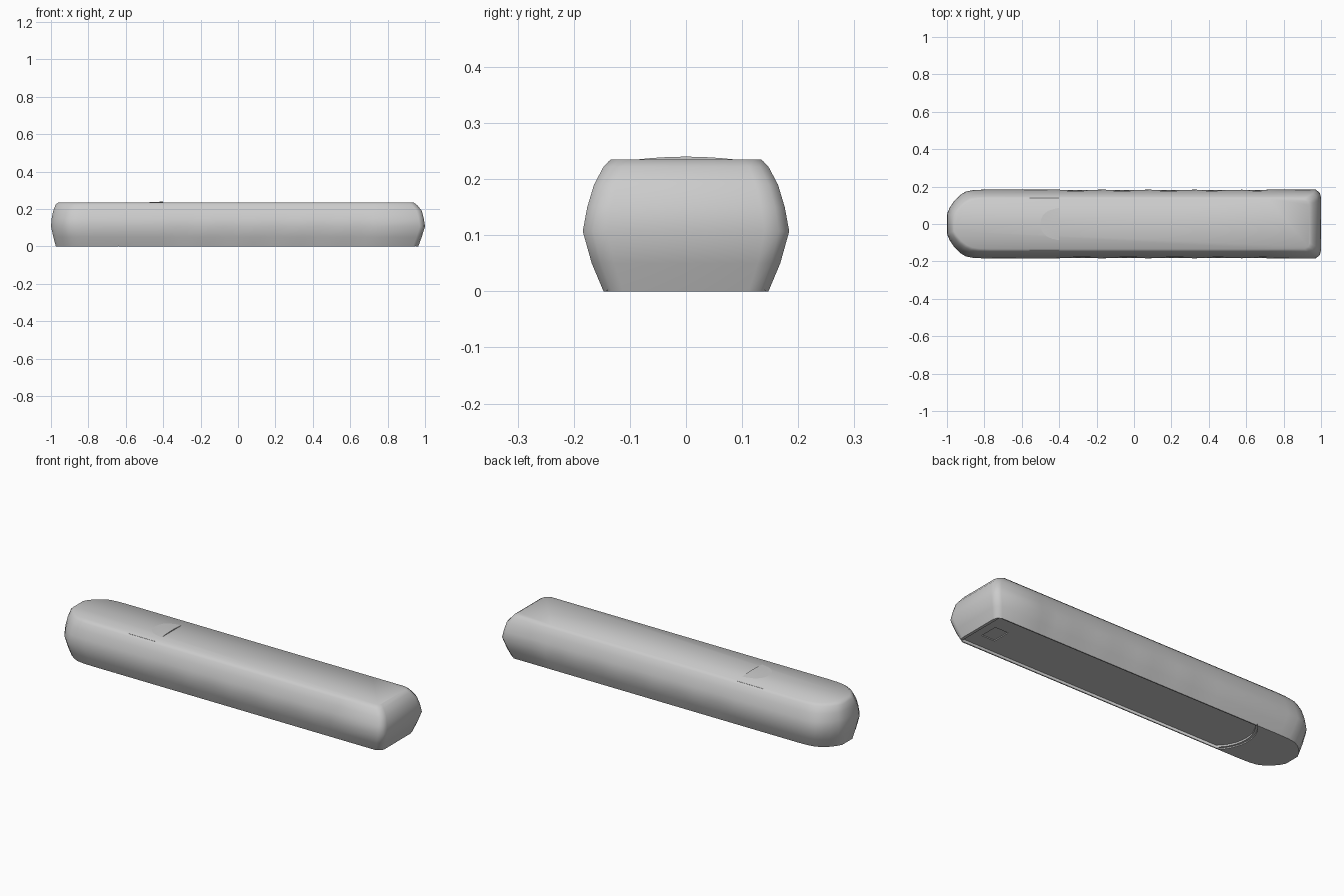
import bpy, bmesh, math

if "Cube" in bpy.data.objects:
    bpy.data.objects.remove(bpy.data.objects["Cube"])


def make_object(name, bm):
    bmesh.ops.recalc_face_normals(bm, faces=bm.faces)
    mesh = bpy.data.meshes.new(name)
    bm.to_mesh(mesh)
    bm.free()
    obj = bpy.data.objects.new(name, mesh)
    bpy.context.collection.objects.link(obj)
    return obj


def loft(name, rings):
    """Skin closed rings of equal size and cap both ends."""
    bm = bmesh.new()
    loops = [[bm.verts.new(p) for p in ring] for ring in rings]
    n = len(loops[0])
    for a, b in zip(loops, loops[1:]):
        for i in range(n):
            j = (i + 1) % n
            bm.faces.new((a[i], a[j], b[j], b[i]))
    bm.faces.new(loops[0])
    bm.faces.new(loops[-1])
    return make_object(name, bm)


def prism(name, points, z0, z1):
    return loft(name, [[(x, y, z) for x, y in points] for z in (z0, z1)])


def activate(obj):
    bpy.ops.object.select_all(action='DESELECT')
    obj.select_set(True)
    bpy.context.view_layer.objects.active = obj


def cut(obj, cutter):
    mod = obj.modifiers.new("cut", 'BOOLEAN')
    mod.operation = 'DIFFERENCE'
    mod.solver = 'EXACT'
    mod.object = cutter
    activate(obj)
    bpy.ops.object.modifier_apply(modifier=mod.name)
    bpy.data.objects.remove(cutter)


def smooth(obj):
    activate(obj)
    bpy.ops.object.shade_smooth_by_angle(angle=math.radians(50))


# Handle body: plan outlines (z, half width, nose end, tail end, grip depth)
LEVELS = [(0, .147, -.974, .964, 0), (.05, .168, -.987, .982, .003),
          (.107, .184, -1, 1, .003), (.15, .176, -.996, .993, 0),
          (.19, .164, -.988, .983, 0), (.222, .147, -.976, .957, 0),
          (.235, .134, -.962, .938, 0)]
NOSE = [(0, .29), (.015, .48), (.04, .68), (.07, .84), (.1, .94), (.14, .985), (.2, 1)]


def outline(z, w, left, right, dip):
    half = [(left + dx, w * f) for dx, f in NOSE]
    for i in range(23):                      # shallow finger scallops
        t = i / 22
        half.append((-.42 + 1.1 * t, w - dip * abs(math.sin(t * 4.5 * math.pi))))
    half += [(.72, w), (right - .028, w), (right - .006, w * .9), (right, w * .76)]
    return [(x, -y, z) for x, y in half] + [(x, y, z) for x, y in reversed(half)]


body = loft("handle_body", [outline(*level) for level in LEVELS])


# Stepped recess under the handle, ending in an arc below the nose
def arc(radius):
    return [(-.50 + radius * math.cos(math.radians(a)),
             radius * math.sin(math.radians(a))) for a in range(132, 229, 6)]


cut(body, prism("step_cutter", arc(.202), -.02, .006))
cut(body, prism("recess_cutter", arc(.19) + [(.948, -.141), (.948, .141)], -.03, .015))

# Small latch slot under the tail
slot = [(.81, -.06), (.89, -.06), (.89, .04), (.81, .04)]
cut(body, prism("slot_cutter", slot, -.02, .02))
smooth(body)

# Thumb pad: slightly crowned, rising towards the tail
rings = []
for i in range(7):
    t = i / 6
    x = -.56 + .16 * t
    crown = [(y, .232 + .008 * t * max(0, 1 - (y / .11) ** 2))
             for y in [-.138 + .276 * k / 12 for k in range(13)]]
    rings.append([(x, -.138, .22)] + [(x, y, z) for y, z in crown] + [(x, .138, .22)])
smooth(loft("thumb_pad", rings))
